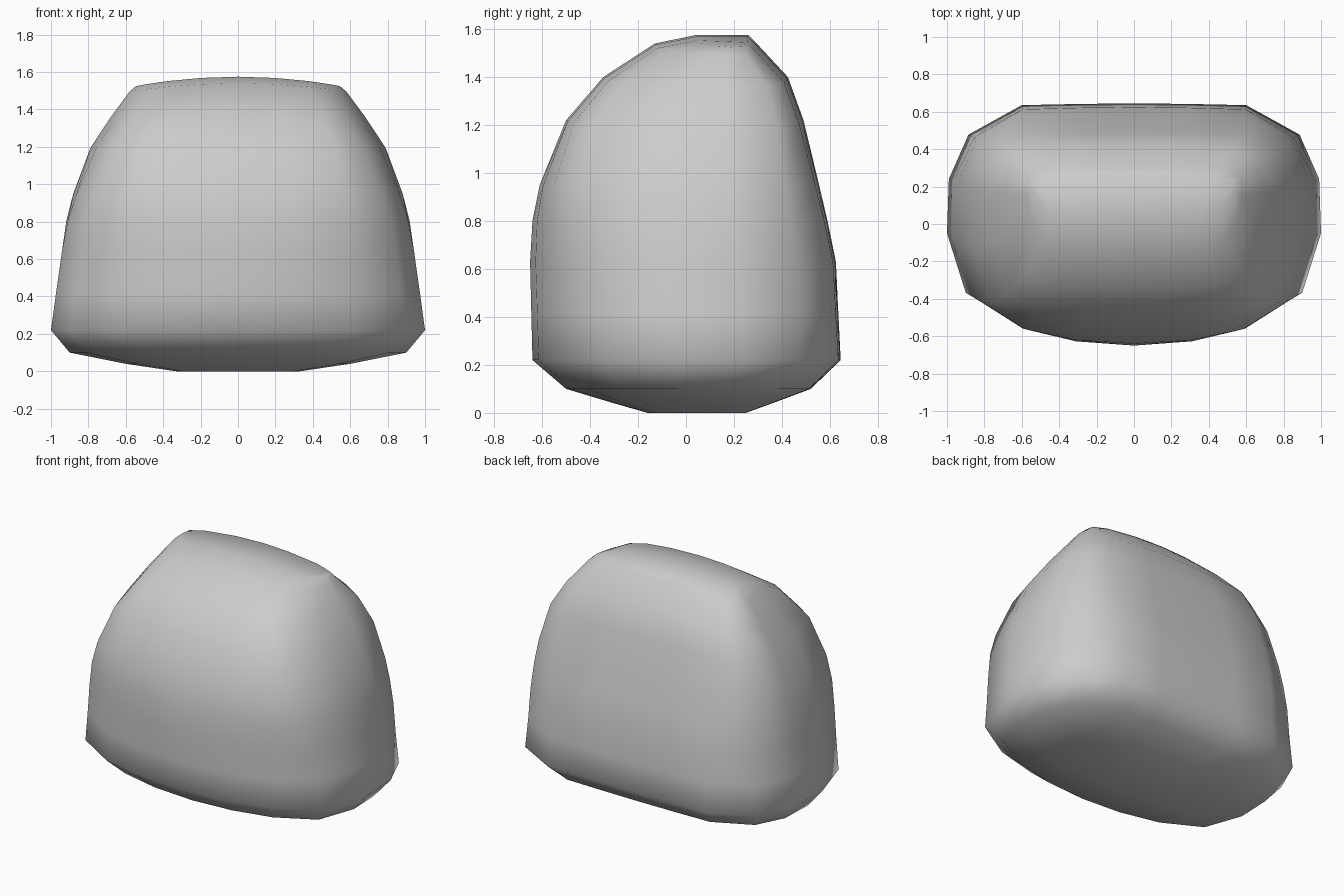
import bpy, bmesh

if "Cube" in bpy.data.objects:
    bpy.data.objects.remove(bpy.data.objects["Cube"])

# Half outlines (x, y in -1..1) running front centre -> side -> back centre
BASE = [(0, -1), (.32, -.96), (.62, -.84), (.9, -.575), (1, -.08),
        (.99, .37), (.885, .74), (.6, .985), (.3, .995), (0, 1)]
TOP = [(0, -1), (.36, -.99), (.66, -.95), (.84, -.78), (.95, -.22),
       (1, .33), (.98, .78), (.78, .96), (.36, .99), (0, 1)]

# Stacked sections: z, half width, front y, back y, edge drop, blend to TOP
RINGS = [
    (0.00, .33, -.16, .25, 0, 0),
    (0.04, .60, -.30, .36, 0, 0),
    (0.10, .90, -.50, .52, 0, 0),
    (0.22, 1.0, -.64, .645, 0, 0),
    (0.42, .975, -.645, .635, 0, .05),
    (0.63, .95, -.65, .625, 0, .15),
    (0.80, .925, -.64, .59, 0, .3),
    (0.95, .885, -.61, .555, 0, .5),
    (1.22, .79, -.50, .49, .025, .85),
    (1.40, .68, -.345, .425, .04, 1),
    (1.54, .58, -.13, .295, .045, 1),
    (1.575, .545, .04, .26, .05, 1),
]


def section(bm, z, w, front, back, drop, t):
    mid, half = (front + back) / 2, (back - front) / 2
    verts = []
    for (ax, ay), (bx, by) in zip(BASE, TOP):
        x, y = ax + (bx - ax) * t, ay + (by - ay) * t
        verts.append(bm.verts.new((x * w, mid + y * half, z - drop * x * x)))
    return verts


# Half of the rounded block
bm = bmesh.new()
rings = [section(bm, *r) for r in RINGS]
for a, b in zip(rings, rings[1:]):
    for i in range(len(a) - 1):
        bm.faces.new((a[i], a[i + 1], b[i + 1], b[i]))

# Crowned top and flat underside
for ring in (rings[0], rings[-1]):
    for i in range(4):
        bm.faces.new((ring[i], ring[i + 1], ring[8 - i], ring[9 - i]))
bmesh.ops.recalc_face_normals(bm, faces=bm.faces)

mesh = bpy.data.meshes.new("rounded_block")
bm.to_mesh(mesh)
bm.free()
block = bpy.data.objects.new("rounded_block", mesh)
bpy.context.collection.objects.link(block)

# Mirror to the other side, smooth shading
mirror = block.modifiers.new("mirror", 'MIRROR')
mirror.use_clip = True
mirror.merge_threshold = 0.001
for p in mesh.polygons:
    p.use_smooth = True
